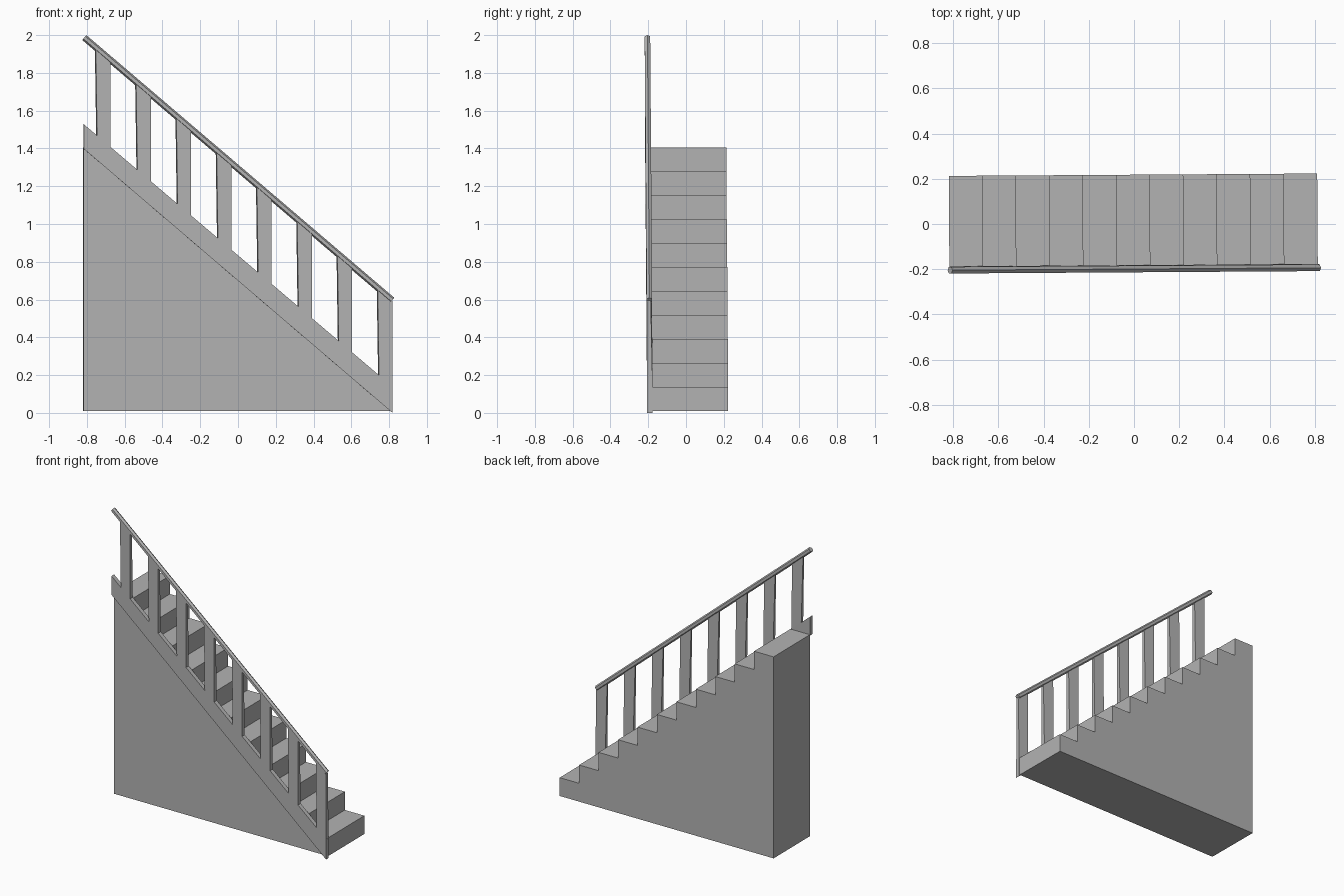
import bpy, bmesh, math
from mathutils import Vector, Matrix

if "Cube" in bpy.data.objects:
    bpy.data.objects.remove(bpy.data.objects["Cube"])

# The whole staircase is turned very slightly about z
TURN = Matrix.Rotation(0.0065, 4, 'Z')
SLOPE = -0.85

grey = bpy.data.materials.new("dark_grey")
grey.diffuse_color = (0.45, 0.45, 0.45, 1)
grey.use_nodes = True
grey.node_tree.nodes["Principled BSDF"].inputs["Base Color"].default_value = grey.diffuse_color


def finish(name, bm):
    bmesh.ops.recalc_face_normals(bm, faces=bm.faces)
    bm.transform(TURN)
    mesh = bpy.data.meshes.new(name)
    bm.to_mesh(mesh)
    bm.free()
    mesh.materials.append(grey)
    obj = bpy.data.objects.new(name, mesh)
    bpy.context.collection.objects.link(obj)
    return obj


def loft(name, rings):
    """Closed solid between two matching rings of points."""
    bm = bmesh.new()
    a, b = [[bm.verts.new(p) for p in ring] for ring in rings]
    bm.faces.new(a)
    bm.faces.new(b)
    n = len(a)
    for i in range(n):
        j = (i + 1) % n
        bm.faces.new((a[i], a[j], b[j], b[i]))
    return finish(name, bm)


def extrude_profile(name, profile, y0, y1):
    return loft(name, [[(x, y, z) for x, z in profile] for y in (y0, y1)])


# Solid stair body with eleven steps
X0, X1, BASE, TOP, STEPS = -0.818, 0.812, 0.011, 1.405, 11
run, rise = (X1 - X0) / STEPS, (TOP - BASE) / STEPS
profile = [(X0, BASE), (X1, BASE)]
for i in range(STEPS):
    z = BASE + (i + 1) * rise
    profile += [(X1 - i * run, z), (X1 - (i + 1) * run, z)]
extrude_profile("stair_body", profile, -0.182, 0.218)


def stringer_top(x):
    return 0.833 + SLOPE * x


def rail_z(x):
    return 1.292 + SLOPE * x


# Sloping side board
FRONT, BACK = -0.211, -0.182
extrude_profile("stringer", [(-0.818, 1.398), (0.817, 0.0),
                             (0.817, stringer_top(0.817)),
                             (-0.818, stringer_top(-0.818))], FRONT, BACK)

# Balusters, thinner towards the handrail, left side slightly skewed
for i in range(8):
    xr = -0.676 + i * 0.2132
    xl, xt = xr - 0.071, xr - 0.078

    def ring(left, zf, back):
        bl = left - 0.005
        return [(left, FRONT, zf(left)), (xr, FRONT, zf(xr)),
                (xr, back, zf(xr)), (bl, back, zf(bl))]
    loft(f"baluster_{i + 1}", [ring(xl, lambda x: stringer_top(x) - 0.01, BACK),
                               ring(xt, lambda x: rail_z(x) - 0.004, -0.192)])

# Six-sided handrail with an edge on top
start, end = Vector((-0.815, -0.199, 1.987)), Vector((0.815, -0.199, 0.597))
side = Vector((0, 1, 0))
up = (end - start).normalized().cross(side) * -1
R = 0.017
angles = [math.radians(90 + 60 * k) for k in range(6)]
loft("handrail", [[c + side * R * math.cos(a) + up * R * math.sin(a) for a in angles]
                  for c in (start, end)])
